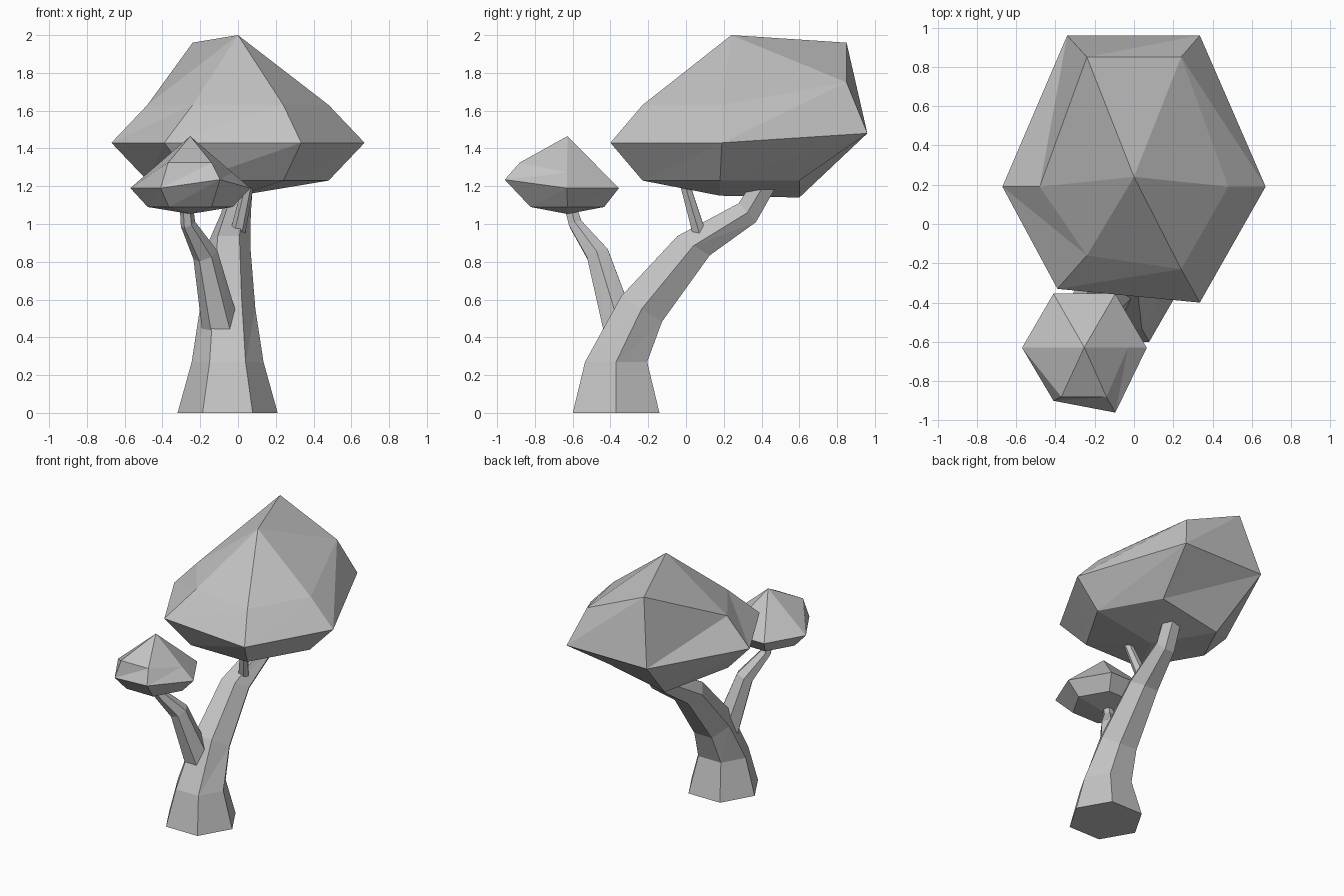
import bpy
import bmesh
import math
from mathutils import Vector

cube = bpy.data.objects.get("Cube")
if cube:
    bpy.data.objects.remove(cube, do_unlink=True)

# One plain grey for the whole tree
grey = bpy.data.materials.new("plain grey")
grey.use_nodes = True
colour = (0.55, 0.55, 0.55, 1)
grey.diffuse_color = colour
grey.node_tree.nodes["Principled BSDF"].inputs["Base Color"].default_value = colour


def finish(name, bm):
    bmesh.ops.recalc_face_normals(bm, faces=bm.faces)
    mesh = bpy.data.meshes.new(name)
    bm.to_mesh(mesh)
    bm.free()
    mesh.materials.append(grey)
    bpy.context.collection.objects.link(bpy.data.objects.new(name, mesh))


def loft(bm, rings):
    """Join neighbouring rings with triangles."""
    for low, high in zip(rings, rings[1:]):
        n = len(low)
        for i in range(n):
            j = (i + 1) % n
            bm.faces.new((low[i], low[j], high[j]))
            bm.faces.new((low[i], high[j], high[i]))


def limb(name, stations, sides=6):
    """Tapered tube; each station is centre, radius and lean of its ring."""
    bm = bmesh.new()
    rings = []
    for x, y, z, radius, lean_x, lean_y in stations:
        axis = Vector((lean_x, lean_y, 1)).normalized()
        u = Vector((1, 0, 0))
        u = (u - axis * u.dot(axis)).normalized()
        v = axis.cross(u)
        ring = []
        for k in range(sides):
            a = math.tau * k / sides
            offset = (u * math.cos(a) + v * math.sin(a)) * radius
            ring.append(bm.verts.new(Vector((x, y, z)) + offset))
        rings.append(ring)
    loft(bm, rings)
    bm.faces.new(rings[0])
    bm.faces.new(rings[-1])
    finish(name, bm)


def canopy(name, bottom, rings, top):
    """Faceted crown: rings from low to high, closed by two apex points."""
    bm = bmesh.new()
    rings = [[bm.verts.new(p) for p in ring] for ring in rings]
    loft(bm, rings)
    for point, ring in ((bottom, rings[0]), (top, rings[-1])):
        apex = bm.verts.new(point)
        for i, v in enumerate(ring):
            bm.faces.new((apex, v, ring[(i + 1) % len(ring)]))
    finish(name, bm)


# Trunk, bending backwards
limb("trunk", [
    (-.055, -.37, 0, .265, 0, 0),
    (-.055, -.37, .27, .19, 0, 0),
    (-.055, -.235, .55, .147, 0, .62),
    (-.05, .04, .885, .115, 0, .6),
    (-.01, .325, 1.06, .078, 0, 1.1),
    (.01, .42, 1.22, .07, 0, .5),
])

# Side branch and short twig
limb("side_branch", [
    (-.08, -.335, .40, .105, -.2, -.3),
    (-.172, -.465, .835, .068, -.4, -.4),
    (-.265, -.585, 1.0, .04, -.4, -.4),
    (-.275, -.62, 1.12, .035, 0, -.3),
])
limb("twig", [
    (0, .068, .96, .04, .2, -.25),
    (.05, 0, 1.19, .03, .2, -.25),
    (.06, -.01, 1.22, .03, .2, -.25),
])

# Large crown: rings run right, back, left, front
canopy("large_canopy", (0, .18, 1.15), [
    [(.48, .18, 1.23), (.24, .6, 1.23), (-.24, .6, 1.14),
     (-.48, .18, 1.23), (-.24, -.23, 1.23), (.24, -.23, 1.23)],
    [(.67, .19, 1.43), (.335, .96, 1.48), (-.34, .96, 1.48),
     (-.67, .19, 1.43), (-.39, -.33, 1.43), (.335, -.4, 1.43)],
    [(.48, .19, 1.63), (.24, .85, 1.75), (-.24, .85, 1.96),
     (-.48, .19, 1.63), (-.24, -.16, 1.63), (.24, -.23, 1.63)],
], (0, .24, 2))

# Small crown: a cone with a blunt front
tip = Vector((-.253, -.628, 1.465))
rim = [Vector(p) for p in (
    (.065, -.63, 1.19), (-.095, -.355, 1.19), (-.41, -.355, 1.19),
    (-.57, -.63, 1.19), (-.41, -.9, 1.19), (-.095, -.96, 1.235))]
shoulder = [p.lerp(tip, .3) for p in rim[:4]]
shoulder += [(-.37, -.88, 1.325), (-.14, -.88, 1.325)]
under = []
for k in range(6):
    a = math.tau * k / 6
    under.append((tip.x + .225 * math.cos(a), tip.y + .225 * math.sin(a), 1.09))
canopy("small_canopy", (tip.x, tip.y, 1.053), [under, rim, shoulder], tip)
